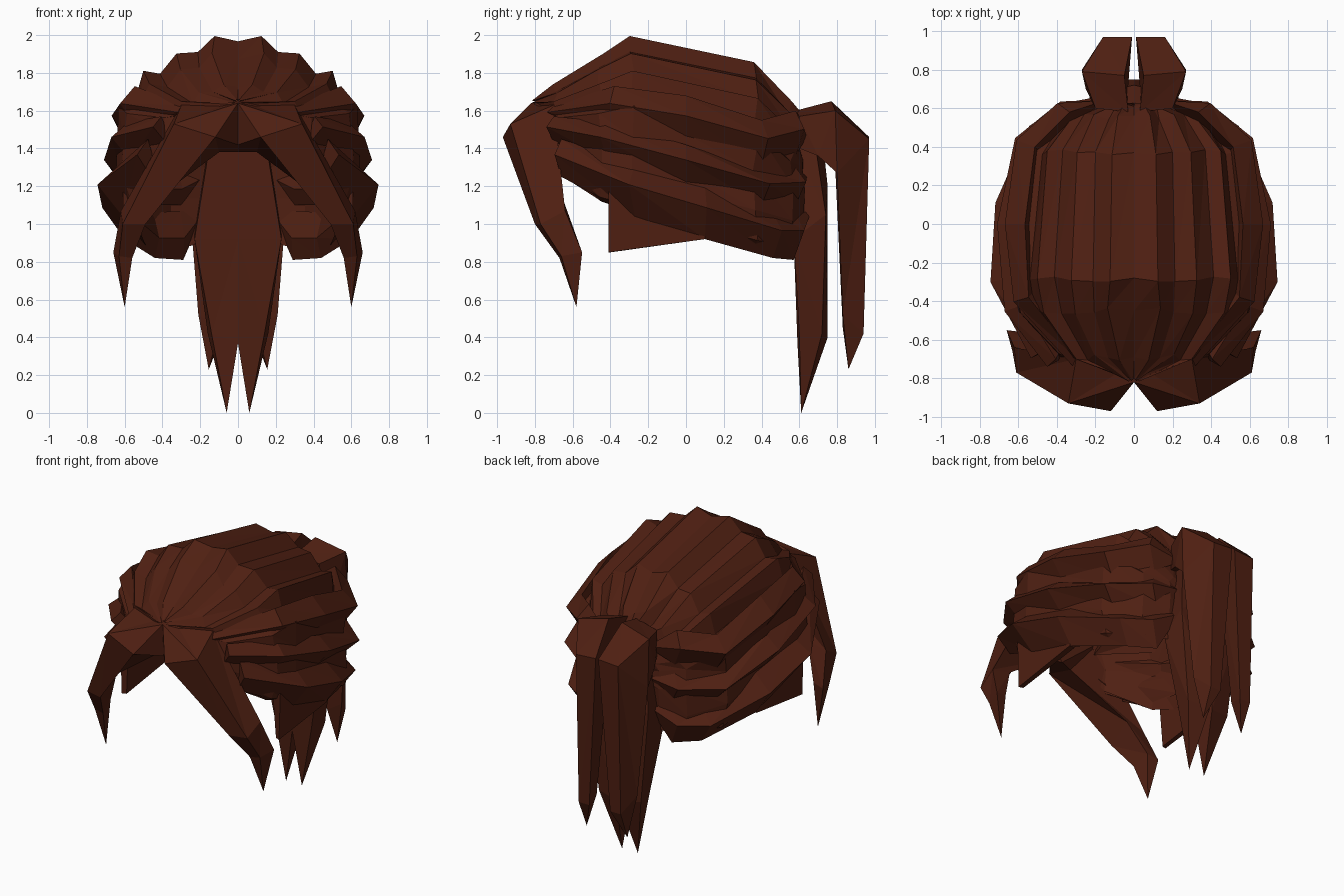
import bpy, bmesh, random
from mathutils import Vector

random.seed(7)
mat = bpy.data.materials.new("auburn")
mat.diffuse_color = (0.078, 0.014, 0.006, 1)


def make(name, bm):
    bmesh.ops.remove_doubles(bm, verts=bm.verts, dist=0.0005)
    bmesh.ops.recalc_face_normals(bm, faces=bm.faces)
    me = bpy.data.meshes.new(name)
    bm.to_mesh(me)
    bm.free()
    me.materials.append(mat)
    ob = bpy.data.objects.new(name, me)
    bpy.context.collection.objects.link(ob)
    return ob


def loft(bm, rings, closed=True, caps=True):
    vs = [[bm.verts.new(p) for p in r] for r in rings]
    for a, b in zip(vs, vs[1:]):
        n = len(a)
        for i in range(n if closed else n - 1):
            j = (i + 1) % n
            if len(b) == 1:
                bm.faces.new((a[i], a[j], b[0]))
            else:
                bm.faces.new((a[i], a[j], b[j]))
                bm.faces.new((a[i], b[j], b[i]))
    if caps:
        for r in (vs[0], vs[-1]):
            if len(r) > 2:
                bm.faces.new(r)


def pair(name, rings):
    # the same lock on both sides
    bm = bmesh.new()
    for s in (1, -1):
        loft(bm, [[(s * x, y, z) for x, y, z in r] for r in rings])
    make(name, bm)


def side_lock(name, path, tip):
    # ridged lock along x, y, z, half height, thickness
    rings = []
    for x, y, z, h, t in path:
        c, o = Vector((x, y, z)), Vector((x, y * 0.8, 0.1)).normalized()
        lean = Vector((-o.x * 0.35, 0, 1))
        rings.append([c + lean * h, c + o * t + Vector((0, 0, h * 0.1)),
                      c - Vector((0.04, 0, h)), c - o * 0.08])
    pair(name, rings + [[tip]])


# crown: ridged locks running from the front parting to the back knot
# station: y, half width, top z, bottom z
stations = [(-0.80, .04, 1.66, 1.58), (-0.69, .41, 1.74, 1.29), (-0.45, .64, 1.90, 1.12),
            (-0.28, .68, 2.00, 1.06), (0.37, .60, 1.86, .88),
            (0.56, .42, 1.65, .86), (0.61, .24, 1.57, .90), (0.62, .02, 1.50, .93)]
ridged = [(0, .965), (.20, 1), (.33, .91), (.49, .90), (.60, .78), (.74, .80), (.80, .66),
          (.93, .60), (.94, .42), (.96, .2), (.90, .03), (.82, 0)]
plain = [(0, .9), (.45, .8), (.75, .6), (.85, .35), (.82, 0)]


def cap(name, section, jitter):
    bm = bmesh.new()
    rings = []
    for y, w, zt, zb in stations:
        half = []
        for u, v in section:
            k = random.uniform(-jitter, jitter) if u else 0
            half.append((w * (u + k), y + k, zb + (zt - zb) * (v + k * 0.3)))
        rings.append([(-x, y, z) for x, y, z in half[:0:-1]] + half)
    loft(bm, rings, closed=False, caps=False)
    make(name, bm)


cap("crown_hair", ridged, 0.02)
cap("inner_scalp", plain, 0)

# overlapping locks around the sides and nape
side_lock("upper_side_lock", [(.30, -.70, 1.58, .05, .04), (.58, -.38, 1.62, .11, .05),
                              (.61, 0, 1.55, .13, .06), (.55, .40, 1.43, .12, .07),
                              (.36, .58, 1.48, .12, .06)], (.15, .64, 1.46))
side_lock("middle_side_lock", [(.42, -.70, 1.50, .07, .05), (.61, -.42, 1.44, .10, .07),
                               (.65, 0, 1.32, .10, .06), (.54, .40, 1.19, .09, .09),
                               (.34, .58, 1.20, .10, .07)], (.17, .64, 1.25))
side_lock("lower_side_lock", [(.50, -.66, 1.35, .10, .05), (.65, -.27, 1.18, .14, .10),
                              (.64, .10, 1.06, .14, .08), (.48, .46, .94, .12, .08),
                              (.33, .57, .94, .13, .07)], (.18, .66, 1.06))

# sideburns in front of the ears
pair("sideburn", [[(.55, -.41, 1.18), (.61, -.41, 1.18), (.60, -.41, .85), (.57, -.40, .85)],
                  [(.56, .12, 1.10), (.62, .12, 1.10), (.61, .10, .92), (.57, .10, .92)]])

# swept fringe
pair("fringe", [[(0, -.72, 1.66), (0, -.82, 1.64), (0, -.81, 1.42), (0, -.70, 1.38)],
                [(.30, -.70, 1.63), (.34, -.93, 1.53), (.12, -.97, 1.46), (.10, -.74, 1.38)],
                [(.62, -.64, 1.07), (.61, -.77, 1.00), (.49, -.80, 1.00), (.48, -.64, 1.10)],
                [(.66, -.55, .85), (.63, -.66, .83), (.56, -.67, .82), (.58, -.56, .87)],
                [(.60, -.58, .56)]])

# ponytail: outer strands arch over the knot, inner strands hang straight
pair("ponytail_outer", [[(.03, .58, 1.60), (.20, .60, 1.57), (.20, .60, 1.40), (.03, .60, 1.42)],
                        [(.05, .77, 1.65), (.27, .79, 1.60), (.25, .70, 1.36), (.03, .72, 1.40)],
                        [(.01, .97, 1.46), (.16, .97, 1.45), (.27, .80, 1.27), (.04, .79, 1.30)],
                        [(.08, .94, .42), (.16, .94, .42), (.21, .83, .52), (.10, .83, .45)],
                        [(.155, .86, .23)]])
pair("ponytail_inner", [[(0, .56, 1.48), (.14, .56, 1.48), (.17, .68, 1.45), (0, .72, 1.48)],
                        [(0, .57, .92), (.23, .57, .92), (.23, .74, 1.05), (0, .75, 1.20)],
                        [(0, .59, .37), (.14, .60, .42), (.16, .72, .42), (.01, .75, .40)],
                        [(.06, .61, 0)]])
